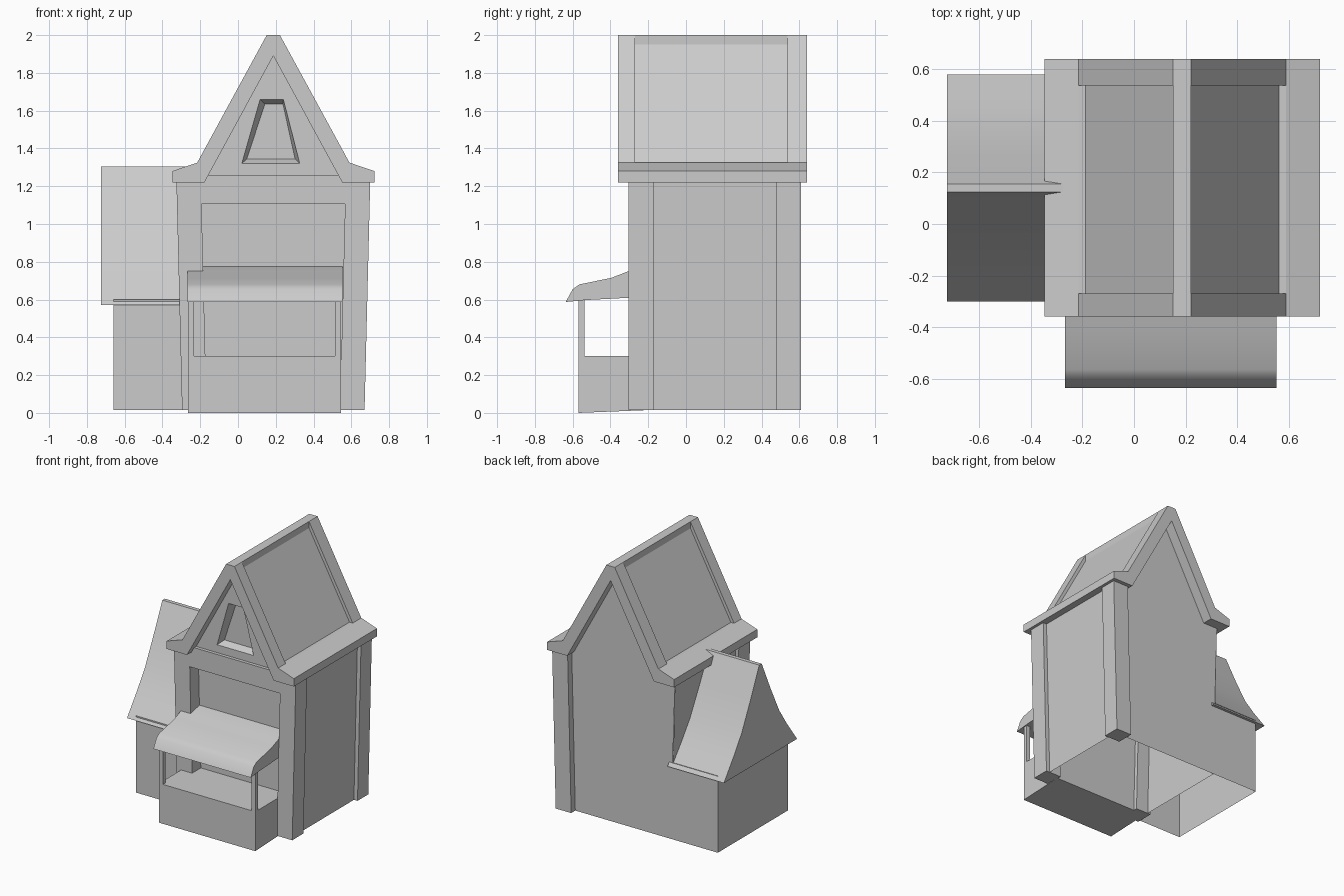
import bpy, bmesh

if "Cube" in bpy.data.objects:
    bpy.data.objects.remove(bpy.data.objects["Cube"])

CX = 0.187           # centre line of the main house


def make(name, verts, faces, smooth=False):
    bm = bmesh.new()
    vs = [bm.verts.new(v) for v in verts]
    for f in faces:
        bm.faces.new([vs[i] for i in f])
    bmesh.ops.recalc_face_normals(bm, faces=bm.faces)
    me = bpy.data.meshes.new(name)
    bm.to_mesh(me)
    bm.free()
    ob = bpy.data.objects.new(name, me)
    bpy.context.collection.objects.link(ob)
    if smooth:
        bpy.context.view_layer.objects.active = ob
        ob.select_set(True)
        bpy.ops.object.shade_smooth_by_angle(angle=0.6)
        ob.select_set(False)
    return ob


def prism(name, pts, axis, a, b, smooth=False):
    """Extrude a profile along x (pts are y,z) or y (pts are x,z)."""
    n = len(pts)
    verts = [(t, p, q) if axis == 'x' else (p, t, q) for t in (a, b) for p, q in pts]
    faces = [list(range(n)), list(range(n, 2 * n))]
    faces += [[i, (i + 1) % n, n + (i + 1) % n, n + i] for i in range(n)]
    return make(name, verts, faces, smooth)


def box(name, x0, x1, y0, y1, z0, z1):
    return prism(name, [(x0, z0), (x1, z0), (x1, z1), (x0, z1)], 'y', y0, y1)


def sheet(name, pts):
    return make(name, pts, [list(range(len(pts)))])


def mirrored(half, c):
    """Half profile of (offset, height) mirrored about c."""
    return [(c + o, z) for o, z in half] + [(c - o, z) for o, z in reversed(half) if o > 0]


# main roof: two raised end frames and a sunken middle
frame = [(.035, 2), (.403, 1.325), (.535, 1.28), (.535, 1.22), (.365, 1.22), (0, 1.89)]
middle = [(.035, 2), (.035, 1.95), (.376, 1.325), (.403, 1.325)] + frame[2:]
prism("roof_frame_front", mirrored(frame, CX), 'y', -.36, -.27)
prism("roof_middle", mirrored(middle, CX), 'y', -.27, .537)
prism("roof_frame_back", mirrored(frame, CX), 'y', .537, .64)

# leaning corner posts and front beam
for name, s, y0, y1 in (("post_front_right", 1, -.305, -.17),
                        ("post_front_left", -1, -.305, -.17),
                        ("post_back_right", 1, .48, .61)):
    prism(name, [(CX + s * o, z) for o, z in
                 ((.353, .015), (.483, .015), (.513, 1.225), (.383, 1.225))], 'y', y0, y1)
prism("front_beam", [(-.30, 1.105), (.675, 1.105), (.675, 1.26), (-.30, 1.26)], 'y', -.305, -.2)

# body walls, open underneath
sheet("front_wall", [(-.25, -.2, .015), (.63, -.2, .015), (.64, -.2, 1.2), (-.27, -.2, 1.2)])
sheet("right_wall", [(.64, -.25, .015), (.64, .56, .015), (.67, .56, 1.24), (.67, -.25, 1.24)])
sheet("left_wall", [(-.27, -.25, .015), (-.27, .56, .015), (-.30, .56, 1.24), (-.30, -.25, 1.24)])
sheet("back_wall", [(x, .56, z) for x, z in
                    ((.64, .015), (.67, 1.24), (.56, 1.25), (CX, 1.95), (-.186, 1.25),
                     (-.30, 1.24), (-.28, .6), (-.66, .6), (-.66, .015))])

# front gable with a bevelled window recess
gy, ry = -.28, -.23
gable = [(-.19, gy, 1.22), (.564, gy, 1.22), (CX, gy, 1.91),
         (.02, gy, 1.32), (.327, gy, 1.32), (.24, gy, 1.66), (.117, gy, 1.66),
         (.047, ry, 1.345), (.302, ry, 1.345), (.238, ry, 1.635), (.142, ry, 1.635)]
make("front_gable", gable, [(0, 1, 4, 3), (1, 2, 5, 4), (2, 0, 3, 6), (2, 6, 5),
                            (3, 4, 8, 7), (4, 5, 9, 8), (5, 6, 10, 9), (6, 3, 7, 10),
                            (7, 8, 9, 10)])

# side wing walls and flared roof
sheet("wing_front_wall", [(-.66, -.285, .015), (-.25, -.285, .015), (-.25, -.285, .6), (-.66, -.285, .6)])
sheet("wing_end_wall", [(-.66, -.285, .015), (-.66, .56, .015), (-.66, .56, .6), (-.66, -.285, .6)])
prism("wing_roof", mirrored([(.015, 1.305), (.12, 1.08), (.225, .87), (.32, .73), (.44, .57)], .14),
      'x', -.725, -.25, True)

# market stall: counter, thin posts, curved awning
prism("stall_counter", [(-.57, .0), (-.57, .3), (-.2, .3), (-.2, .015)], 'x', -.265, .545)
for name, x in (("stall_post_left", -.265), ("stall_post_right", .513)):
    box(name, x, x + .032, -.57, -.538, .29, .62)
prism("awning", [(-.2, .775), (-.305, .75), (-.395, .715), (-.565, .68), (-.60, .655),
                 (-.637, .587), (-.54, .597), (-.2, .615)], 'x', -.267, .553, True)
